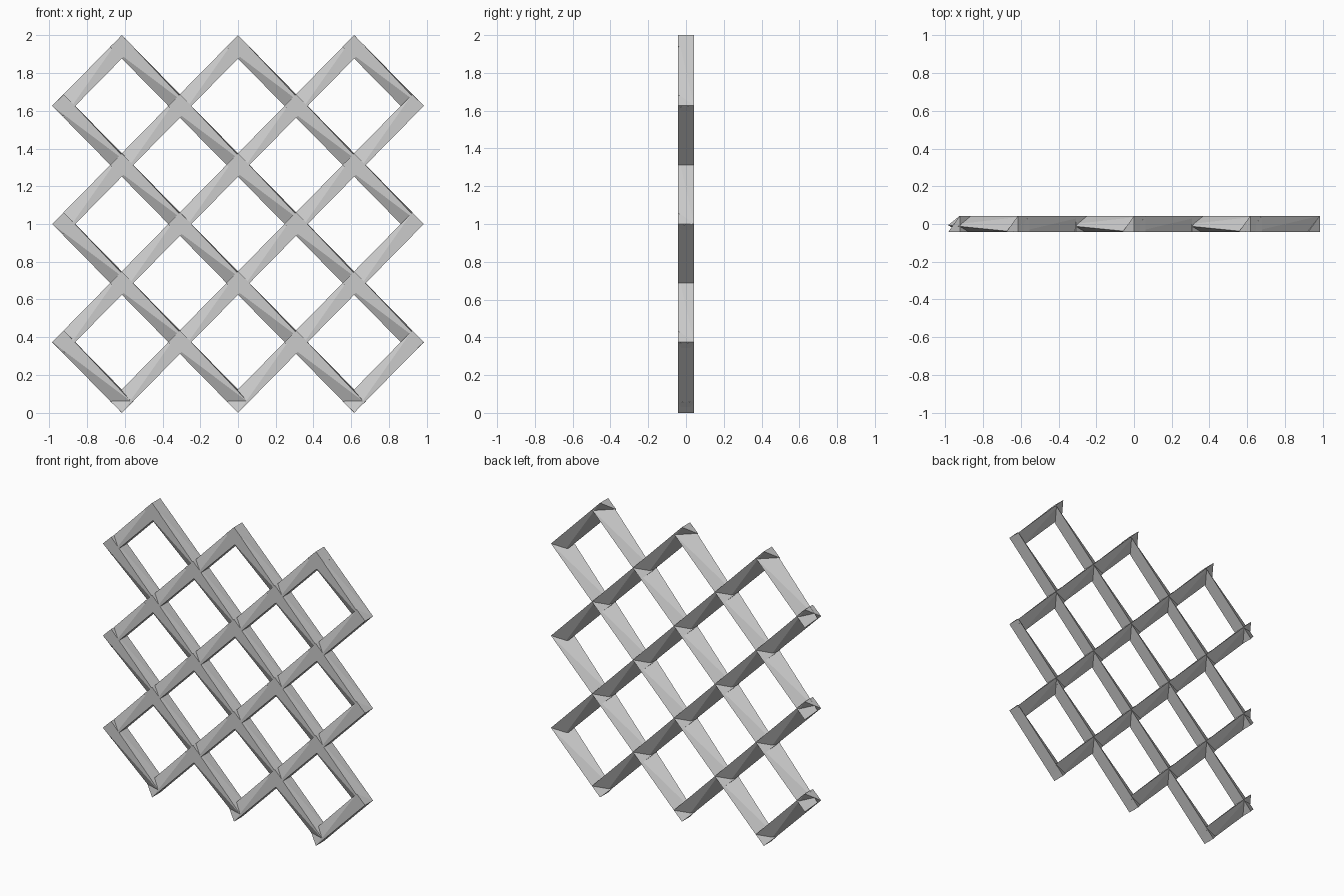
import bpy, bmesh
from mathutils import Vector

if "Cube" in bpy.data.objects:
    bpy.data.objects.remove(bpy.data.objects["Cube"])

PX, PZ = 0.308, 0.313      # half pitch of the lattice
H = 0.0435                 # half thickness of a bar

mat = bpy.data.materials.new("grey metal")
mat.diffuse_color = (0.6, 0.6, 0.6, 1)
mat.use_nodes = True
mat.node_tree.nodes["Principled BSDF"].inputs["Base Color"].default_value = mat.diffuse_color


def bar(bm, p, q, start, end):
    """Three-sided bar from p to q; sections are (side, y) pairs in units of H."""
    d = (q - p).normalized()
    side = Vector((-d.z, 0, d.x))
    rings = []
    for c, sec in ((p - d * H, start), (q + d * H, end)):
        rings.append([bm.verts.new(c + side * u * H + Vector((0, y * H, 0))) for u, y in sec])
    a, b = rings
    faces = [bm.faces.new(a), bm.faces.new(b[::-1])]
    for i in range(3):
        j = (i + 1) % 3
        # split each side along the diagonal so the twist stays faceted
        faces.append(bm.faces.new((a[i], b[j], a[j])))
        faces.append(bm.faces.new((a[i], b[i], b[j])))
    bmesh.ops.recalc_face_normals(bm, faces=faces)


def finish(bm, name):
    me = bpy.data.meshes.new(name)
    bm.to_mesh(me)
    bm.free()
    me.materials.append(mat)
    ob = bpy.data.objects.new(name, me)
    bpy.context.collection.objects.link(ob)


# sections: front lower corner, front upper corner, back corner
RISE_A = [(-1, -1), (1, -0.15), (-1, 1)]
RISE_B = [(-1, -1), (1, -1), (-1, 1)]
FALL_A = [(-1, -1), (1, -1), (1, 1)]
FALL_B = [(-1, 0), (0.8, -1), (1, 1)]

rising, falling = bmesh.new(), bmesh.new()
for i in (-2, 0, 2):
    for k in (-2, 0, 2):
        def node(dx, dz):
            return Vector(((i + dx) * PX, 0, 1 + (k + dz) * PZ))
        left, right, top, bottom = node(-1, 0), node(1, 0), node(0, 1), node(0, -1)
        bar(rising, left, top, RISE_A, RISE_B)
        bar(rising, bottom, right, RISE_A, RISE_B)
        bar(falling, top, right, FALL_A, FALL_B)
        bar(falling, left, bottom, FALL_A, FALL_B)
finish(rising, "rising_bars")
finish(falling, "falling_bars")
